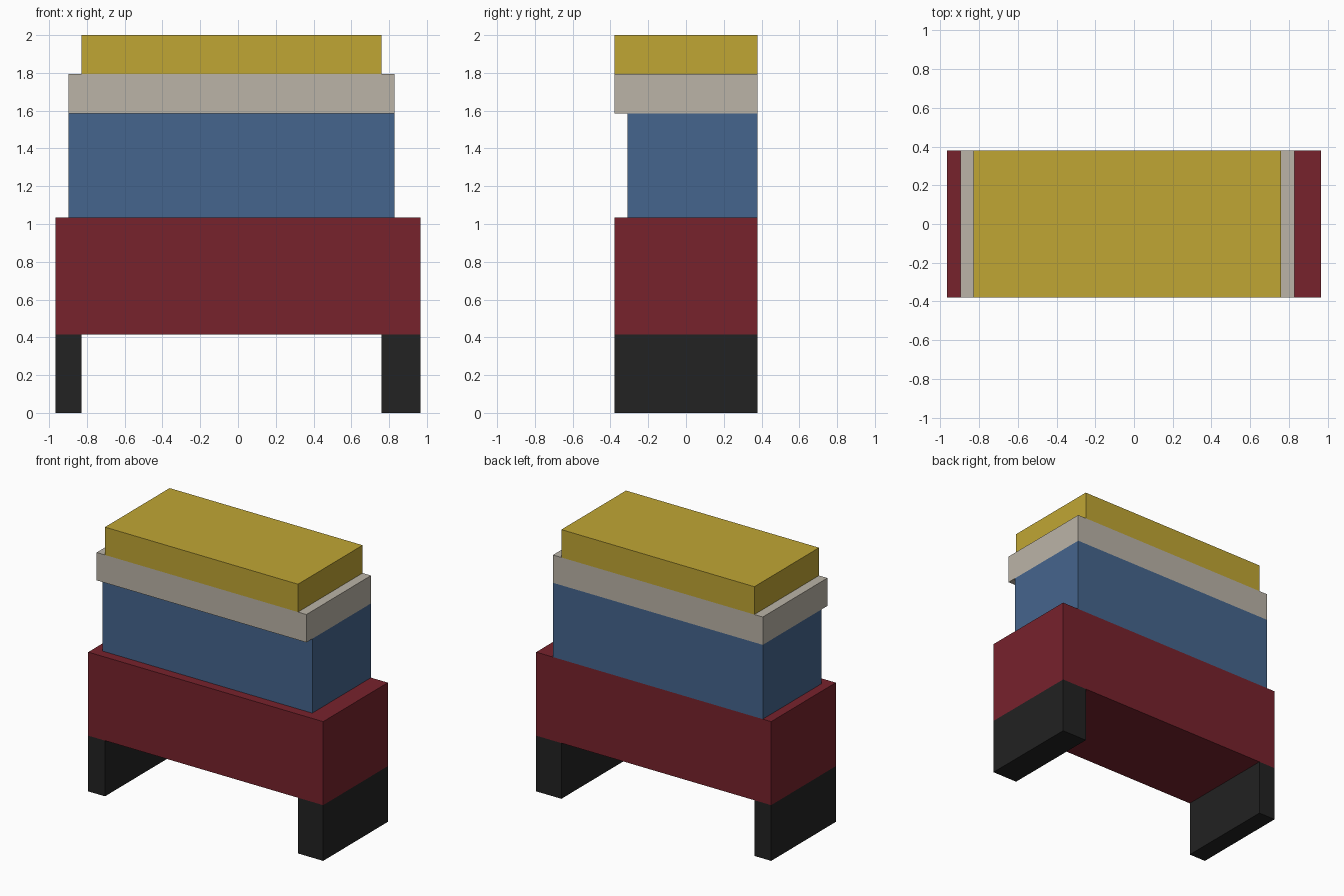
import bpy

if "Cube" in bpy.data.objects:
    bpy.data.objects.remove(bpy.data.objects["Cube"])

U = 2 / 29            # one block unit
OX, OY = -14, -5.5    # grid origin in block units


def material(name, rgb):
    def linear(c):
        c /= 255
        return c / 12.92 if c <= 0.04045 else ((c + 0.055) / 1.055) ** 2.4
    mat = bpy.data.materials.new(name)
    mat.diffuse_color = (*[linear(c) for c in rgb], 1)
    mat.use_nodes = True
    mat.node_tree.nodes["Principled BSDF"].inputs["Base Color"].default_value = mat.diffuse_color
    return mat


def box(name, mat, x, y, z):
    """Box spanning the given (low, high) ranges in block units."""
    spans = [(x[0] + OX, x[1] + OX), (y[0] + OY, y[1] + OY), z]
    bpy.ops.mesh.primitive_cube_add(size=1, location=[(a + b) / 2 * U for a, b in spans])
    ob = bpy.context.object
    ob.name = name
    ob.scale = [(b - a) * U for a, b in spans]
    bpy.ops.object.transform_apply(location=False, rotation=False, scale=True)
    ob.data.materials.append(mat)


black = material("black", (34, 34, 34))
red = material("dark red", (119, 34, 44))
blue = material("blue", (69, 101, 141))
beige = material("beige", (187, 180, 167))
yellow = material("mustard yellow", (192, 166, 52))

FULL = (0, 11)
# Legs: the right one is wider
box("left_leg", black, (0, 2), FULL, (0, 6))
box("right_leg", black, (25, 28), FULL, (0, 6))
# Stacked body, flush at the back
box("lower_body", red, (0, 28), FULL, (6, 15))
box("upper_body", blue, (1, 26), (1, 11), (15, 23))
box("rim", beige, (1, 26), FULL, (23, 26))
box("top_slab", yellow, (2, 25), FULL, (26, 29))
